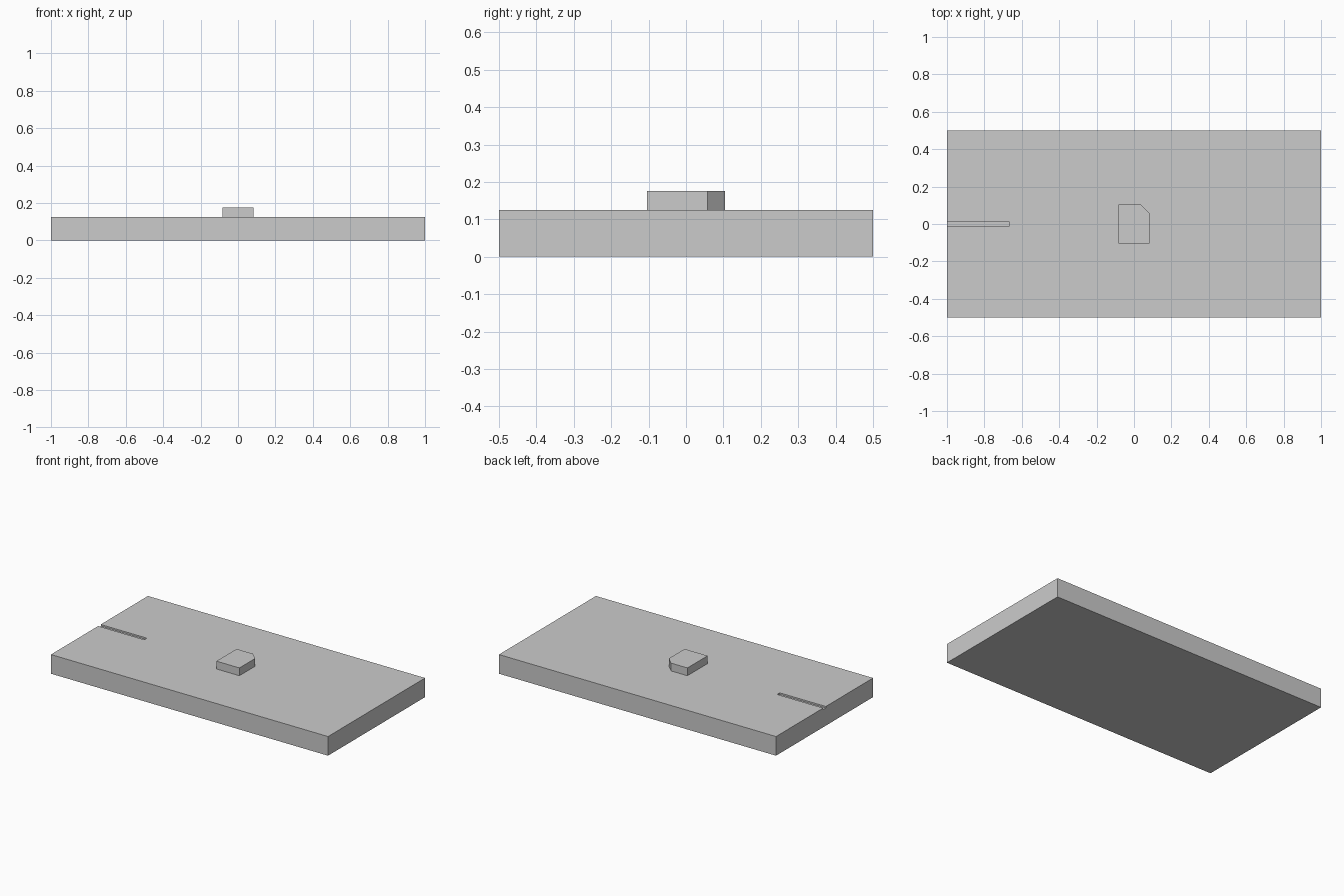
import bpy
import bmesh

cube = bpy.data.objects.get("Cube")
if cube:
    bpy.data.objects.remove(cube, do_unlink=True)

# Single flat grey
grey = bpy.data.materials.new("plain grey")
grey.use_nodes = True
colour = (0.6, 0.6, 0.6, 1)
grey.diffuse_color = colour
grey.node_tree.nodes["Principled BSDF"].inputs["Base Color"].default_value = colour


def prism(name, outline, bottom, top):
    """Extrude a flat outline upward into a solid part."""
    bm = bmesh.new()
    base = bm.faces.new([bm.verts.new((x, y, bottom)) for x, y in outline])
    new = bmesh.ops.extrude_face_region(bm, geom=[base])["geom"]
    rim = [v for v in new if isinstance(v, bmesh.types.BMVert)]
    bmesh.ops.translate(bm, verts=rim, vec=(0, 0, top - bottom))
    bmesh.ops.recalc_face_normals(bm, faces=bm.faces)
    mesh = bpy.data.meshes.new(name)
    bm.to_mesh(mesh)
    bm.free()
    mesh.materials.append(grey)
    obj = bpy.data.objects.new(name, mesh)
    bpy.context.collection.objects.link(obj)
    return obj


PLATE_TOP = 0.125
SLOT = 0.0135
SLOT_END = -0.667
SLOT_DEPTH = 0.01

# Base plate, notched along the slot, over a solid lower layer
plate = prism("base_plate", [(-1, -0.5), (1, -0.5), (1, 0.5), (-1, 0.5)], 0, PLATE_TOP)

# Shallow slot open at the plate end
cutter = prism("slot_cutter", [(-1.1, -SLOT), (SLOT_END, -SLOT), (SLOT_END, SLOT), (-1.1, SLOT)],
               PLATE_TOP - SLOT_DEPTH, PLATE_TOP + 0.1)
cutter.hide_render = True
cutter.hide_viewport = True
cut = plate.modifiers.new("slot", "BOOLEAN")
cut.operation = "DIFFERENCE"
cut.solver = "EXACT"
cut.object = cutter

# Raised block with one clipped corner
prism("raised_block", [(-0.083, -0.104), (0.083, -0.104), (0.083, 0.058),
                       (0.035, 0.104), (-0.083, 0.104)], PLATE_TOP, 0.176)
